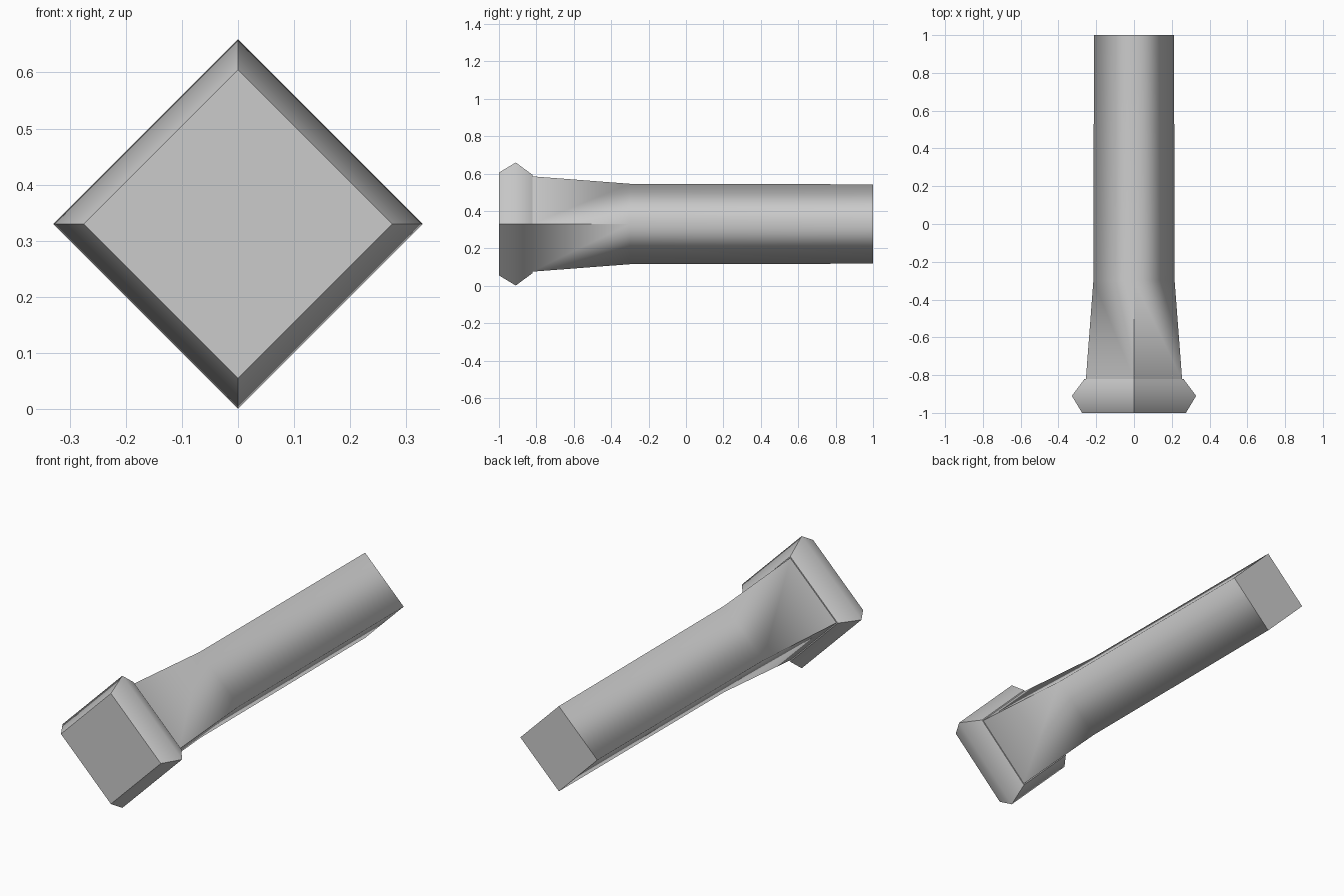
import bpy
import bmesh

cube = bpy.data.objects.get("Cube")
if cube:
    bpy.data.objects.remove(cube, do_unlink=True)

grey = bpy.data.materials.new("plain grey")
grey.use_nodes = True
colour = (0.6, 0.6, 0.6, 1)
grey.diffuse_color = colour
grey.node_tree.nodes["Principled BSDF"].inputs["Base Color"].default_value = colour

CENTRE_Z = 0.33


def diamond_loft(name, stations, sharp_ridges):
    """Loft diamond sections (y, half diagonal); sharp_ridges lists creased spans."""
    bm = bmesh.new()
    rings = []
    for y, r in stations:
        corners = [(r, 0), (0, r), (-r, 0), (0, -r)]
        rings.append([bm.verts.new((x, y, CENTRE_Z + z)) for x, z in corners])
    bm.faces.new(rings[0])
    bm.faces.new(rings[-1][::-1])
    for a, b in zip(rings, rings[1:]):
        for i in range(4):
            j = (i + 1) % 4
            bm.faces.new((a[i], b[i], b[j], a[j]))
    bmesh.ops.recalc_face_normals(bm, faces=bm.faces[:])
    for face in bm.faces:
        face.smooth = True
    # Crease the end outlines and the chosen ridges
    for ring in (rings[0], rings[-1]):
        for i in range(4):
            bm.edges.get((ring[i], ring[i - 1])).smooth = False
    for span in sharp_ridges:
        for a, b in zip(rings[span], rings[span + 1]):
            bm.edges.get((a, b)).smooth = False
    mesh = bpy.data.meshes.new(name)
    bm.to_mesh(mesh)
    bm.free()
    mesh.materials.append(grey)
    obj = bpy.data.objects.new(name, mesh)
    bpy.context.collection.objects.link(obj)
    return obj


# Bevelled square head
diamond_loft("head", [(-1, 0.275), (-0.91, 0.329), (-0.82, 0.262)], [0, 1])

# Creased neck tapering into a softly shaded shaft
diamond_loft("shaft", [(-0.825, 0.255), (-0.3, 0.215), (1, 0.212)], [0])
